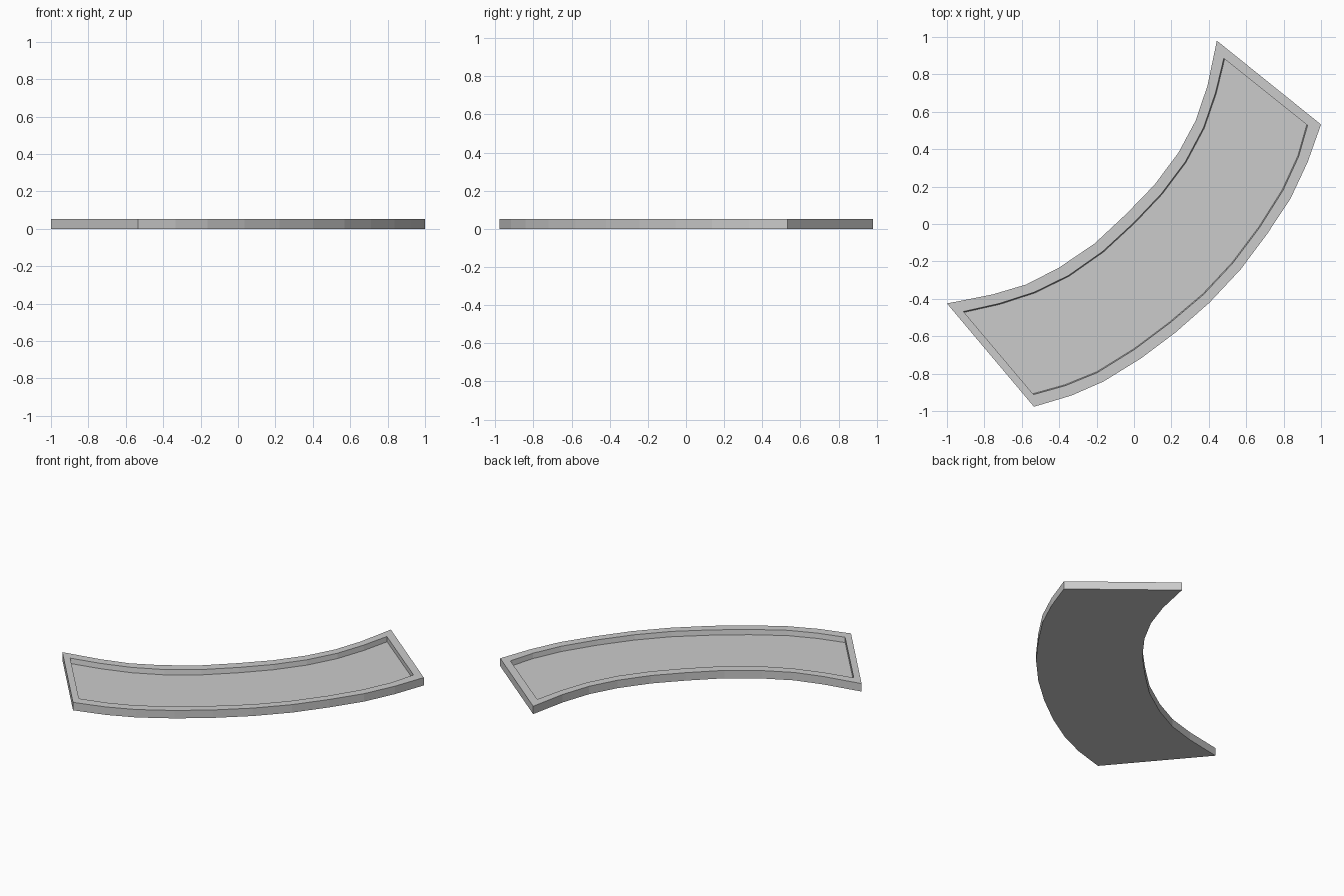
import bpy, bmesh
from mathutils import Vector

if "Cube" in bpy.data.objects:
    bpy.data.objects.remove(bpy.data.objects["Cube"])

H = 0.053       # rim height
FLOOR = 0.02    # recess floor height

# Plan curves, left end to right end (concave edge, convex edge)
outer_in = [(-1, -.425), (-.757, -.377), (-.575, -.323), (-.4, -.233), (-.21, -.104), (-.04, .055),
            (.11, .21), (.238, .382), (.33, .553), (.393, .74), (.443, .98)]
outer_out = [(-.535, -.977), (-.334, -.917), (-.163, -.842), (.035, -.72), (.222, -.58), (.404, -.42),
             (.57, -.243), (.71, -.056), (.837, .136), (.928, .33), (1, .532)]
inner_in = [(-.912, -.468), (-.72, -.425), (-.532, -.364), (-.35, -.275), (-.168, -.147), (0, .008),
            (.147, .163), (.275, .334), (.372, .516), (.436, .703), (.48, .885)]
inner_out = [(-.537, -.912), (-.366, -.864), (-.195, -.794), (.003, -.671), (.195, -.527), (.372, -.377),
             (.527, -.211), (.671, -.02), (.797, .18), (.88, .36), (.928, .527)]

# Recess floor is very slightly narrower, giving drafted walls
pairs = [(Vector(a), Vector(b)) for a, b in zip(inner_in, inner_out)]
floor_in = [a.lerp(b, .01) for a, b in pairs]
floor_out = [b.lerp(a, .01) for a, b in pairs]

bm = bmesh.new()


def ring(row_a, row_b, z):
    """Closed loop of vertices: along one edge and back along the other."""
    return [bm.verts.new((p[0], p[1], z)) for p in list(row_a) + list(row_b)[::-1]]


def bridge(r, s):
    n = len(r)
    for i in range(n):
        j = (i + 1) % n
        bm.faces.new((r[i], r[j], s[j], s[i]))


def cap(r):
    n = len(r)
    for i in range(n // 2 - 1):
        bm.faces.new((r[i], r[i + 1], r[n - 2 - i], r[n - 1 - i]))


# Underside, outer wall, rim, recess wall, recess floor
rings = [ring(outer_in, outer_out, 0), ring(outer_in, outer_out, H),
         ring(inner_in, inner_out, H), ring(floor_in, floor_out, FLOOR)]
cap(rings[0])
for lower, upper in zip(rings, rings[1:]):
    bridge(lower, upper)
cap(rings[-1])
bmesh.ops.recalc_face_normals(bm, faces=bm.faces)

mesh = bpy.data.meshes.new("curved_tray")
bm.to_mesh(mesh)
bm.free()
bpy.context.collection.objects.link(bpy.data.objects.new("curved_tray", mesh))
